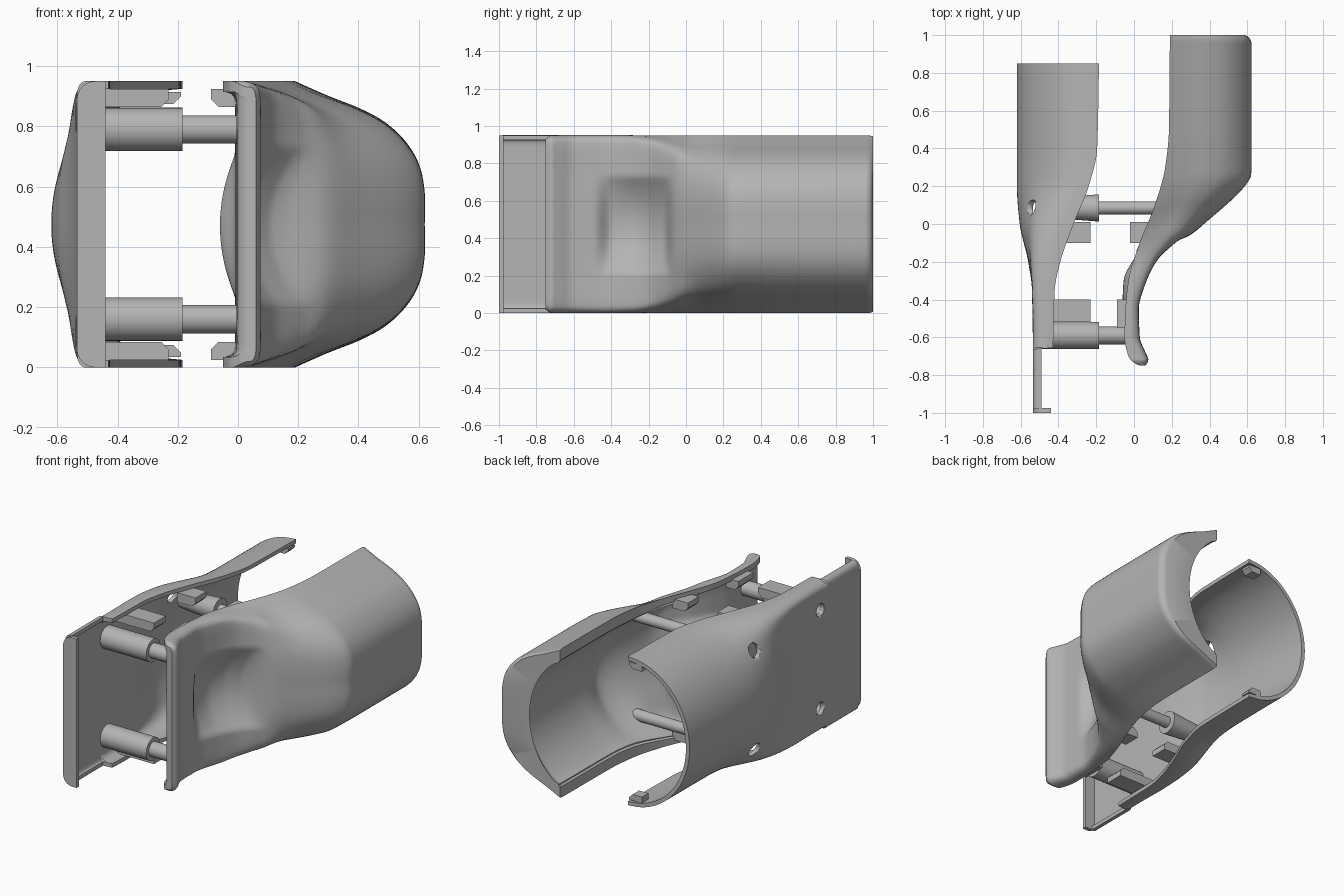
import bpy, bmesh, math
from mathutils import Vector

cube = bpy.data.objects.get("Cube")
if cube:
    bpy.data.objects.remove(cube, do_unlink=True)

grey = bpy.data.materials.new("plain grey plastic")
grey.use_nodes = True
grey.diffuse_color = (0.46, 0.46, 0.46, 1)
grey.node_tree.nodes["Principled BSDF"].inputs["Base Color"].default_value = grey.diffuse_color

MID = 0.475  # half height, also the height of the centre plane


def smoothstep(a, b, t):
    t = min(1, max(0, (t - a) / (b - a)))
    return t * t * (3 - 2 * t)


def curve(points):
    """Smooth function through (y, value) points that never overshoots."""
    pts = sorted(points)
    slope = [(b[1] - a[1]) / (b[0] - a[0]) for a, b in zip(pts, pts[1:])]
    tan = [slope[0]]
    for s, t in zip(slope, slope[1:]):
        tan.append(2 * s * t / (s + t) if s * t > 0 else 0)
    tan.append(slope[-1])

    def value(y):
        y = min(pts[-1][0], max(pts[0][0], y))
        i = max(k for k in range(len(slope)) if pts[k][0] <= y)
        step = pts[i + 1][0] - pts[i][0]
        t = (y - pts[i][0]) / step
        ease = t * t * (3 - 2 * t)
        return (pts[i][1] * (1 - ease) + pts[i + 1][1] * ease
                + step * (t * (1 - t) ** 2 * tan[i] - t * t * (1 - t) * tan[i + 1]))
    return value


def sample(ctrl, steps=5):
    """Catmull-Rom through a half profile, mirrored to a full open profile."""
    ext = [2 * ctrl[0] - ctrl[1]] + ctrl + [Vector((ctrl[-2].x, -ctrl[-2].y))]
    half = []
    for i in range(len(ctrl) - 1):
        a, b, c, d = ext[i:i + 4]
        for k in range(steps):
            t = k / steps
            half.append(0.5 * (2 * b + (c - a) * t + (2 * a - 5 * b + 4 * c - d) * t ** 2
                               + (3 * b - a - 3 * c + d) * t ** 3))
    return half + [ctrl[-1]] + [Vector((p.x, -p.y)) for p in reversed(half)]


def finish(name, bm, angle=35):
    bmesh.ops.remove_doubles(bm, verts=bm.verts, dist=1e-5)
    bmesh.ops.recalc_face_normals(bm, faces=bm.faces)
    mesh = bpy.data.meshes.new(name)
    bm.to_mesh(mesh)
    bm.free()
    obj = bpy.data.objects.new(name, mesh)
    bpy.context.collection.objects.link(obj)
    mesh.materials.append(grey)
    bpy.ops.object.select_all(action='DESELECT')
    obj.select_set(True)
    bpy.context.view_layer.objects.active = obj
    bpy.ops.object.shade_smooth_by_angle(angle=math.radians(angle))
    return obj


def shell(name, stations, rim, outer, height, front, back, bore, blend, wall, press=None):
    """Loft a half shell along y, with an inner skin, rims and end rings."""
    bm = bmesh.new()
    skins = ([], [])
    for y in stations:
        r, o, h, w = rim(y), outer(y), height(y), blend(y)
        side, edge = wall(y)
        keep = max(0.15, 1 - side / abs(o - r))
        rows = ([], [])
        outside, inside = (sample([f.lerp(b, w) for f, b in zip(front, end)]) for end in (back, bore))
        for p, q in zip(outside, inside):
            x, z = r + (o - r) * p.x, MID + h * p.y
            xi, zi = r + (o - r) * q.x * keep, MID + (h - edge) * q.y
            if press:
                x, xi = press(x, y, z), min(xi, press(x, y, zi) - 0.03) if xi > r + .02 else xi
            rows[0].append(bm.verts.new((x, y, z)))
            rows[1].append(bm.verts.new((xi, y, zi)))
        for skin, row in zip(skins, rows):
            skin.append(row)
    out, inn = skins
    n = len(out[0])
    for i in range(len(out) - 1):
        for skin in skins:
            for j in range(n - 1):
                bm.faces.new((skin[i][j], skin[i + 1][j], skin[i + 1][j + 1], skin[i][j + 1]))
        for j in (0, n - 1):
            bm.faces.new((out[i][j], out[i + 1][j], inn[i + 1][j], inn[i][j]))
    for i in (0, -1):
        for j in range(n - 1):
            bm.faces.new((out[i][j], out[i][j + 1], inn[i][j + 1], inn[i][j]))
    return finish(name, bm)


def tube_x(name, x0, x1, y, z, radius, base_radius=None):
    """Round bar lying along x, optionally tapered towards x0."""
    bm = bmesh.new()
    bmesh.ops.create_cone(bm, cap_ends=True, segments=32, radius1=base_radius or radius,
                          radius2=radius, depth=x1 - x0)
    for v in bm.verts:
        v.co = (v.co.z + (x0 + x1) / 2, v.co.x + y, v.co.y + z)
    return finish(name, bm)


def prism(name, outline, y0, y1):
    """Extrude an (x, z) outline along y."""
    bm = bmesh.new()
    ends = [[bm.verts.new((x, y, z)) for x, z in outline] for y in (y0, y1)]
    for end in ends:
        bm.faces.new(end)
    for i in range(len(outline)):
        bm.faces.new((ends[0][i - 1], ends[0][i], ends[1][i], ends[1][i - 1]))
    return finish(name, bm)


def steps(a, b, n):
    return [a + (b - a) * i / n for i in range(n + 1)]


def arc_profile(start):
    """Arc from a start angle to the outermost point, scaled to the unit profile."""
    s, c = math.sin(start), math.cos(start)
    return [Vector(((math.sin(a) - s) / (1 - s), math.cos(a) / c)) for a in steps(start, math.pi / 2, 7)]


# Half profiles: across (0 rim, 1 outside) and up (1 rim, 0 centre)
plate = [Vector(p) for p in ((0, 1), (.5, .998), (.88, .96), (1, .87), (1, .6), (1, .4), (1, .2), (1, 0))]
grip = [Vector(p) for p in ((0, 1), (.25, .9), (.5, .81), (.7, .71), (.86, .57), (.96, .41), (1, .22), (1, 0))]
barrel = arc_profile(0)

# Right half shell: barrel at the back, flat plate at the front
right_shell = shell(
    "right_shell", steps(-.98, -.667, 10) + [-.661] + steps(-.655, .85, 50),
    curve([(-1, -.49), (-.661, -.49), (-.66, -.43), (-.35, -.42), (-.2, -.39), (0, -.32),
           (.2, -.24), (.4, -.195), (.85, -.185)]),
    curve([(-1, -.535), (-.6, -.535), (-.35, -.54), (-.2, -.56), (0, -.605), (.2, -.62), (.85, -.62)]),
    lambda y: MID, plate, barrel, barrel,
    lambda y: smoothstep(-.4, .25, y), lambda y: (.025, .025))

# Left half shell: flared front lip, pressed thumb rest, wide grip with a round bore
floor = curve([(-.55, .02), (-.4, -.03), (-.3, -.025), (-.2, .02), (-.12, .1), (0, .16)])


def thumb_rest(x, y, z):
    s = smoothstep(-.5, -.4, y) * (1 - smoothstep(-.12, -.07, y))
    s *= max(0, 1 - ((z - .47) / .26) ** 2)
    return x + min(0, floor(y) - x) * s


def grip_wall(y):
    lip = .04 * (1 - smoothstep(-.72, -.6, y))
    bore = smoothstep(-.1, .4, y)
    return .035 + lip + .145 * bore, .035 + .035 * bore


left_shell = shell(
    "left_shell", steps(-.75, -.7, 6) + steps(-.68, .2, 54) + steps(.22, .95, 24) + steps(.96, 1, 6),
    curve([(-.75, .03), (-.735, 0), (-.7, -.03), (-.6, -.05), (-.45, -.045), (-.3, -.03), (-.1, .03),
           (.1, .11), (.3, .165), (.5, .185), (1, .19)]),
    curve([(-.75, .06), (-.72, .075), (-.68, .06), (-.6, .03), (-.45, .025), (-.33, .055), (-.2, .12),
           (-.1, .23), (-.05, .31), (0, .37), (.22, .6), (.26, .62), (.96, .62), (.985, .61), (1, .585)]),
    curve([(-.75, .455), (-.72, MID), (.97, MID), (1, .47)]),
    plate, grip, arc_profile(.44), lambda y: smoothstep(-.3, .1, y), grip_wall, thumb_rest)

# Front lip of the right shell: a rounded upright strip
lip = [(-.44, 0), (-.44, 2 * MID)]
for top in (1, 0):
    for a in steps(0, math.pi / 2, 6):
        a = a if top else math.pi / 2 - a
        z = 2 * MID - .06 + .06 * math.cos(a)
        lip.append((-.475 - .06 * math.sin(a), z if top else 2 * MID - z))
prism("front_lip", lip, -1, -.975)


def tab(name, side, x0, x1, y0, y1, low=.39, high=.45):
    """Chamfered tab standing inside the upper or lower rim."""
    cut = .025 if x1 > x0 else -.025
    shape = [(x0, low), (x1 - cut, low), (x1, low + .025), (x1, high), (x0, high)]
    prism(name, [(x, MID + side * h) for x, h in shape], y0, y1)


# Screw bosses, pins, screw holes and clip tabs, repeated at four corners
corners = (("front", -.59, .047, .02, -.51, .072, .04), ("back", .085, .035, .3, -.45, .052, .042))
for place, y, pin_radius, pin_end, base, base_radius, hole_radius in corners:
    for level, side in (("lower", -1), ("upper", 1)):
        z = MID + .315 * side
        label = f"{place}_{level}"
        boss = tube_x(label + "_boss", base, -.185, y, z, .072, base_radius)
        tube_x(label + "_pin", -.22, pin_end, y, z, pin_radius)
        hole = tube_x(label + "_hole_cutter", -.7, -.355, y, z, hole_radius)
        hole.hide_render = True
        for target in (right_shell, boss):
            mod = target.modifiers.new("screw_hole", 'BOOLEAN')
            mod.object, mod.solver = hole, 'EXACT'
            bpy.context.view_layer.objects.active = target
            bpy.ops.object.modifier_apply(modifier=mod.name)
        bpy.data.objects.remove(hole, do_unlink=True)
        if place == "front":
            tab(label + "_clip", side, -.5, -.23, -.52, -.4)
            tab(label + "_catch", side, 0, -.09, -.55, -.4)
        else:
            tab(label + "_clip", side, -.36, -.23, -.1, .01)
            tab(label + "_catch", side, .09, -.02, -.1, .01)
            tab(label + "_rim_hook", side, -.28, -.19, .78, .845, .4, .44)
